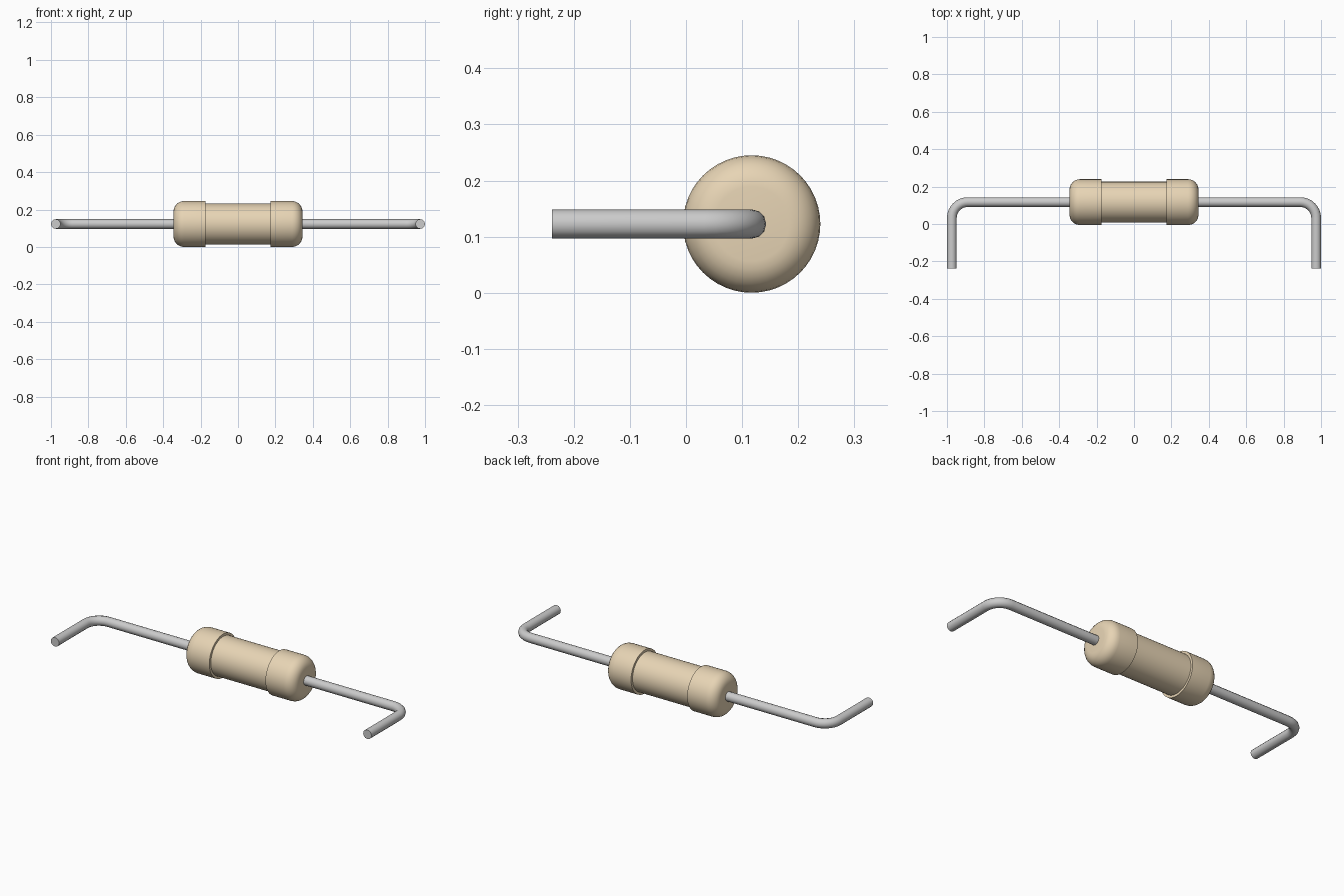
import bpy, bmesh
from math import pi, sin, cos, radians
from mathutils import Matrix, Vector

if "Cube" in bpy.data.objects:
    bpy.data.objects.remove(bpy.data.objects["Cube"])

AXIS_Y, AXIS_Z = 0.117, 0.1225
WIRE_R, BEND_R, WIRE_X, WIRE_END = 0.026, 0.085, 0.974, -0.239

tan = bpy.data.materials.new("tan_coating")
tan.diffuse_color = (0.80, 0.66, 0.46, 1)
tan.use_nodes = True
tan.node_tree.nodes["Principled BSDF"].inputs["Base Color"].default_value = tan.diffuse_color


def smooth(obj, angle=35):
    bpy.ops.object.select_all(action='DESELECT')
    obj.select_set(True)
    bpy.context.view_layer.objects.active = obj
    bpy.ops.object.shade_smooth_by_angle(angle=radians(angle))


def lathe(name, profile, steps=48):
    """Spin (x, radius) points around the resistor axis."""
    bm = bmesh.new()
    verts = [bm.verts.new((x, 0, r)) for x, r in profile]
    edges = [bm.edges.new(pair) for pair in zip(verts, verts[1:])]
    bmesh.ops.spin(bm, geom=verts + edges, cent=(0, 0, 0), axis=(1, 0, 0),
                   angle=2 * pi, steps=steps, use_duplicate=False)
    bmesh.ops.remove_doubles(bm, verts=bm.verts, dist=1e-5)
    bmesh.ops.recalc_face_normals(bm, faces=bm.faces)
    mesh = bpy.data.meshes.new(name)
    bm.to_mesh(mesh)
    bm.free()
    obj = bpy.data.objects.new(name, mesh)
    obj.location = (0, AXIS_Y, AXIS_Z)
    bpy.context.collection.objects.link(obj)
    smooth(obj)
    return obj


def wire(name, side):
    """Round lead leaving the cap, bent 90 degrees towards the front."""
    path = [(0.33, AXIS_Y)]
    for i in range(9):
        a = pi / 2 * (1 - i / 8)
        path.append((WIRE_X - BEND_R + BEND_R * cos(a),
                     AXIS_Y - BEND_R + BEND_R * sin(a)))
    path.append((WIRE_X, WIRE_END))
    curve = bpy.data.curves.new(name, 'CURVE')
    curve.dimensions = '3D'
    curve.bevel_depth = WIRE_R
    curve.bevel_resolution = 4
    curve.use_fill_caps = True
    spline = curve.splines.new('POLY')
    spline.points.add(len(path) - 1)
    for p, (x, y) in zip(spline.points, path):
        p.co = (side * x, y, AXIS_Z, 1)
    obj = bpy.data.objects.new(name, curve)
    bpy.context.collection.objects.link(obj)
    bpy.ops.object.select_all(action='DESELECT')
    obj.select_set(True)
    bpy.context.view_layer.objects.active = obj
    bpy.ops.object.convert(target='MESH')
    smooth(bpy.context.object)


# Body: narrower sleeve between two rounded end caps, as one closed profile
R, CAP_END, CAP_IN, SLEEVE_R, ROUND = 0.1225, 0.345, 0.175, 0.109, 0.056
half = [(CAP_END, 0)]
for i in range(7):
    a = pi / 2 * i / 6
    half.append((CAP_END - ROUND + ROUND * cos(a), R - ROUND + ROUND * sin(a)))
half += [(CAP_IN, R), (CAP_IN, SLEEVE_R)]
body = lathe("resistor_body", half + [(-x, r) for x, r in reversed(half)])
body.data.materials.append(tan)

# Bent leads
wire("lead_right", 1)
wire("lead_left", -1)
